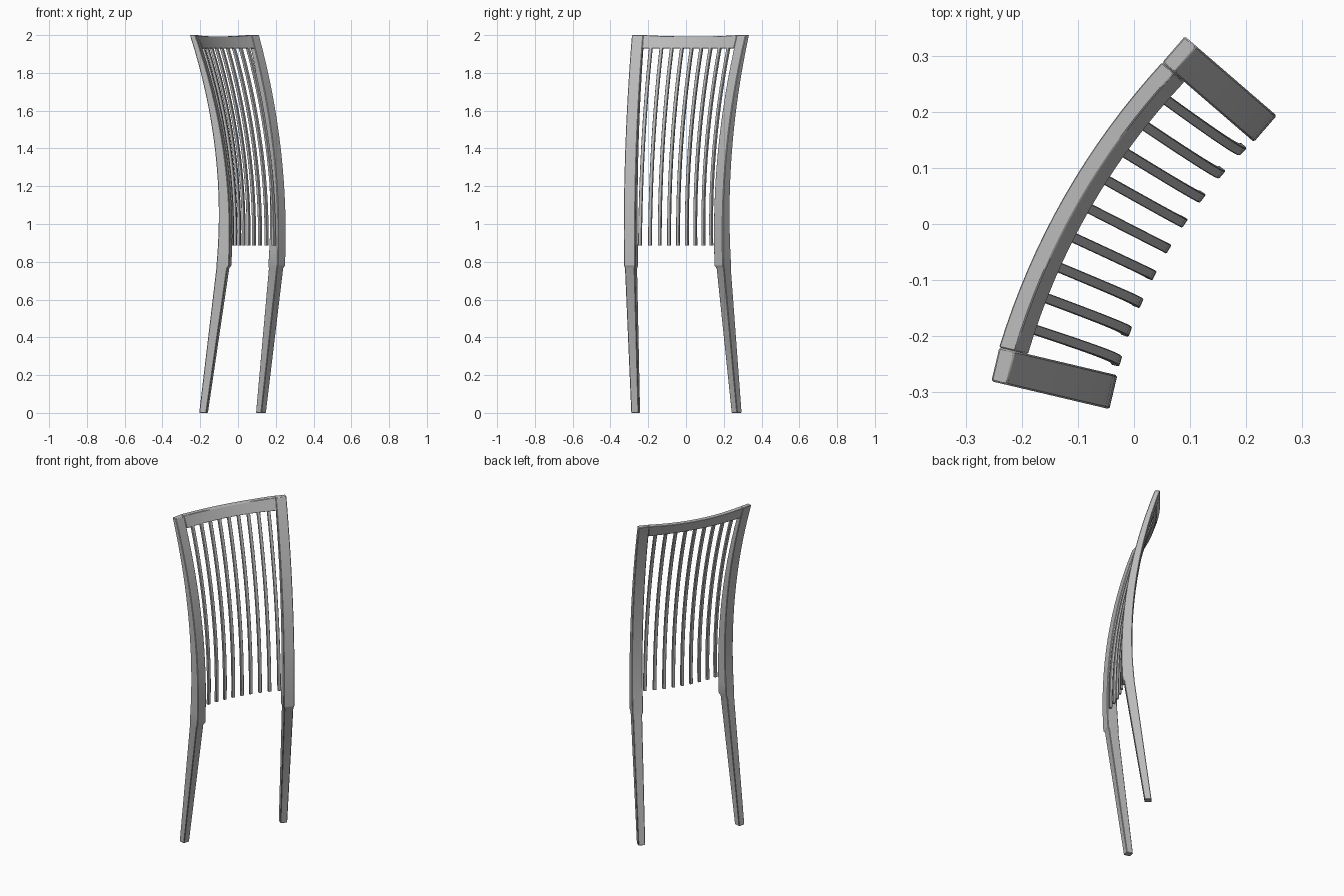
import bpy, bmesh, math
from mathutils import Vector

cube = bpy.data.objects.get("Cube")
if cube:
    bpy.data.objects.remove(cube, do_unlink=True)

grey = bpy.data.materials.new("plain_grey")
grey.use_nodes = True
colour = (0.5, 0.5, 0.5, 1)
grey.diffuse_color = colour
grey.node_tree.nodes["Principled BSDF"].inputs["Base Color"].default_value = colour

# Each post lies in its own upright plane: outer back corner, forward and inward directions
THICK = 0.062
SIDES = {
    "right": (Vector((-0.255, -0.28, 0)), Vector((0.973, -0.23, 0)), Vector((0.23, 0.973, 0))),
    "left": (Vector((0.09, 0.335, 0)), Vector((0.757, -0.654, 0)), Vector((-0.654, -0.757, 0))),
}
BACKWARD = Vector((-0.87, 0.49, 0))


def back_edge(z):
    return 0.157 - 0.174 * (z - 1.05) ** 2


def front_edge(z):
    return 0.217 - 0.17 * (z - 0.95) ** 2


def post_point(side, t, inward, z):
    origin, forward, inner = SIDES[side]
    p = origin + forward * t + inner * inward
    p.z = z
    return p


def span_point(f, t, z):
    """Point between the inner faces of the posts, bowed to the rear."""
    p = post_point("right", t, THICK, z).lerp(post_point("left", t, THICK, z), f)
    return p + BACKWARD * 0.132 * f * (1 - f)


def loft(name, rings, bevel):
    """Skin four-sided rings into a closed bar with eased edges."""
    bm = bmesh.new()
    rows = [[bm.verts.new(p) for p in ring] for ring in rings]
    for a, b in zip(rows, rows[1:]):
        for i in range(4):
            j = (i + 1) % 4
            bm.faces.new((a[i], a[j], b[j], b[i]))
    bm.faces.new(rows[0])
    bm.faces.new(rows[-1])
    bmesh.ops.recalc_face_normals(bm, faces=bm.faces)
    mesh = bpy.data.meshes.new(name)
    bm.to_mesh(mesh)
    bm.free()
    mesh.materials.append(grey)
    obj = bpy.data.objects.new(name, mesh)
    bpy.context.collection.objects.link(obj)
    mod = obj.modifiers.new("eased_edges", "BEVEL")
    mod.width = bevel
    mod.segments = 1
    mod.limit_method = "ANGLE"
    mod.angle_limit = math.radians(40)
    bpy.ops.object.select_all(action="DESELECT")
    obj.select_set(True)
    bpy.context.view_layer.objects.active = obj
    bpy.ops.object.shade_smooth_by_angle(angle=math.radians(30))


def post_ring(side, back, front, outer, inner, z):
    corners = ((back, outer), (front, outer), (front, inner), (back, inner))
    return [post_point(side, t, n, z) for t, n in corners]


# Posts: tapered rear leg, small shoulder, then the curved upright
for side in SIDES:
    rings = [
        post_ring(side, 0.048, 0.087, 0.01, 0.05, 0),
        post_ring(side, 0.143, 0.202, 0.003, THICK - 0.006, 0.765),
    ]
    for i in range(17):
        z = 0.78 + (2 - 0.78) * i / 16
        rings.append(post_ring(side, back_edge(z), front_edge(z), 0, THICK, z))
    loft(side + "_post", rings, 0.003)

# Crest rail bowed between the post tops
LOW = 1.93
rings = []
for i in range(17):
    f = i / 16
    top = 2 - 0.03 * f * (1 - f)
    rings.append([
        span_point(f, back_edge(LOW), LOW), span_point(f, front_edge(LOW), LOW),
        span_point(f, front_edge(2), top), span_point(f, back_edge(2), top),
    ])
loft("crest_rail", rings, 0.002)

# Nine slender back slats following the curve of the posts
for n in range(9):
    rings = []
    for i in range(15):
        z = 0.885 + (1.94 - 0.885) * i / 14
        spread = 0.45 - 0.03 * i / 14
        f = 0.5 + spread * (n - 4) / 4
        t = front_edge(z)
        across = (span_point(f + 0.02, t, z) - span_point(f - 0.02, t, z)).normalized()
        front = span_point(f, t - 0.001, z)
        back = span_point(f, t - 0.016, z)
        w = across * 0.009
        rings.append([back - w, front - w, front + w, back + w])
    loft("back_slat_%d" % (n + 1), rings, 0.0015)
